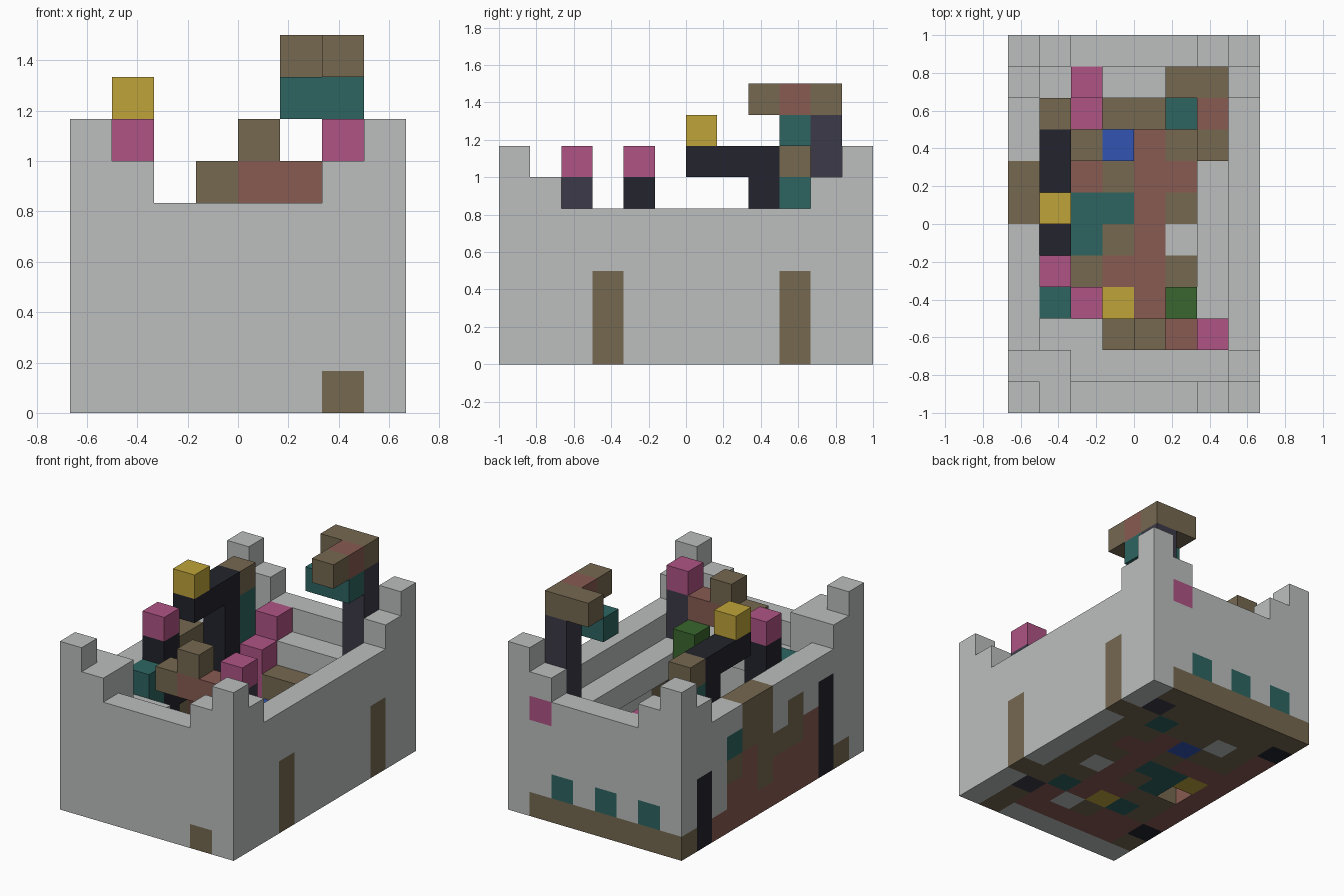
import bpy, bmesh
from mathutils import Vector

cube = bpy.data.objects.get("Cube")
if cube:
    bpy.data.objects.remove(cube)

UNIT = 1 / 6
NX, NY = 8, 12

COLOURS = {
    "g": ("stone_grey", "BBBFBE"), "b": ("earth_brown", "756850"),
    "r": ("brick_red", "875B52"), "t": ("teal", "2D6561"),
    "p": ("pink", "AF5484"), "y": ("yellow", "BFA33A"),
    "n": ("navy_black", "23242D"), "s": ("slate", "3C3A48"),
    "u": ("blue", "3255B4"), "e": ("green", "3A662E"),
}


def linear(c):
    return c / 12.92 if c <= 0.04045 else ((c + 0.055) / 1.055) ** 2.4


def make_material(name, code):
    rgba = [linear(v / 255) for v in bytes.fromhex(code)] + [1]
    mat = bpy.data.materials.new(name)
    mat.use_nodes = True
    mat.diffuse_color = rgba
    mat.node_tree.nodes["Principled BSDF"].inputs["Base Color"].default_value = rgba
    return mat


materials = [make_material(*c) for c in COLOURS.values()]
slot = {letter: n for n, letter in enumerate(COLOURS)}
cells = {}


def fill(part, colour, x, y, z):
    """Fill a block of cells; each axis is one index or an inclusive pair."""
    spans = [range(a[0], a[1] + 1) if isinstance(a, tuple) else (a,) for a in (x, y, z)]
    for i in spans[0]:
        for j in spans[1]:
            for k in spans[2]:
                cells[i, j, k] = (part, colour)


# Floor mosaic, back row first, inner cells only
FLOOR = ["bbbbbs", "bgbbtb", "bburbb", "rrbrrb", "yttrbb",
         ".tbrgb", "bbrrbb", "btyrtb", "rrbgrs", "rrrrrb"]
for row, text in enumerate(FLOOR):
    for col, letter in enumerate(text):
        if letter != ".":
            fill("floor", letter, col + 1, NY - 2 - row, 0)

# Outer walls with stepped corners
for x in (0, NX - 1):
    fill("walls", "g", x, (0, NY - 1), (0, 4))
for y in (0, NY - 1):
    fill("walls", "g", (0, NX - 1), y, (0, 4))
for x, dx in ((0, 1), (NX - 1, -1)):
    for y, dy in ((0, 1), (NY - 1, -1)):
        fill("walls", "g", x, y, (5, 6))
        fill("walls", "g", x + dx, y, 5)
        fill("walls", "g", x, y + dy, 5)

# Patchwork on the right wall, top course first, running back to front
PATCHWORK = ["ggggbbgggggg", "gggtbbgbgngg", "gngbrbbbrngg",
             "gngrrbrrrngg", "bnrrrrrrrnbg"]
for row, text in enumerate(PATCHWORK):
    for col, letter in enumerate(text):
        fill("walls", letter, 0, NY - 1 - col, 4 - row)

# Doors, back windows and back footing
for y in (3, 9):
    fill("walls", "b", NX - 1, y, (0, 2))
fill("walls", "b", 6, 0, 0)
fill("walls", "b", (0, 6), NY - 1, 0)
for x in (1, 3, 5):
    fill("walls", "t", x, NY - 1, 1)
fill("walls", "p", 6, NY - 1, 4)

# Inner walkway
fill("walkway", "g", 6, (1, 10), 3)
fill("walkway", "g", (1, 6), 1, 3)
fill("walkway", "g", (1, 6), 10, 3)
fill("walkway", "g", (1, 2), 2, 3)
fill("walkway", "g", 1, 1, (3, 5))

# Hooked tower at the back left
fill("hooked_tower", "s", 6, 10, (0, 7))
fill("hooked_tower", "t", (5, 6), 9, 7)
fill("hooked_tower", "b", (5, 6), 10, 8)
fill("hooked_tower", "r", 6, 9, 8)
fill("hooked_tower", "b", 6, 8, 8)

# Dark arch with a yellow cap
fill("dark_arch", "n", 1, 8, (1, 6))
fill("dark_arch", "n", 1, (6, 7), 6)
fill("dark_arch", "y", 1, 6, 7)
fill("dark_arch", "t", 1, 9, (1, 5))
fill("dark_arch", "b", 1, 9, 6)

# Pink topped post and its neighbours
fill("pink_post", "n", 1, 4, (1, 5))
fill("pink_post", "p", 1, 4, 6)
fill("pink_post", "n", 1, 5, 3)
fill("pink_post", "t", 1, 3, (3, 4))
fill("pink_post", "p", 2, 3, 1)

# Bridge near the front
fill("front_bridge", "s", 6, 2, (0, 5))
fill("front_bridge", "p", 6, 2, 6)
fill("front_bridge", "r", (4, 5), 2, 5)
fill("front_bridge", "b", 3, 2, 5)
fill("front_bridge", "b", 4, 2, 6)
fill("front_bridge", "e", 5, 3, (1, 4))

# Low blocks near the back
fill("back_steps", "p", 2, 10, 4)
fill("back_steps", "p", 2, 9, (1, 3))
fill("back_steps", "b", (3, 4), 9, (1, 2))
fill("back_steps", "b", 2, 8, 1)
fill("back_steps", "u", 3, 8, 1)


def build_part(part):
    """Make a mesh from the exposed cell sides of one part."""
    bm = bmesh.new()
    for cell, (owner, colour) in cells.items():
        if owner != part:
            continue
        centre = Vector(cell) + Vector((0.5, 0.5, 0.5))
        for axis in range(3):
            for sign in (-1, 1):
                normal = Vector((0, 0, 0))
                normal[axis] = sign
                if tuple(int(a + b) for a, b in zip(cell, normal)) in cells:
                    continue
                u = Vector((0, 0, 0))
                u[(axis + 1) % 3] = 0.5
                v = normal.cross(u)
                mid = centre + normal / 2
                corners = (mid - u - v, mid + u - v, mid + u + v, mid - u + v)
                face = bm.faces.new([bm.verts.new(
                    (p - Vector((NX / 2, NY / 2, 0))) * UNIT) for p in corners])
                face.material_index = slot[colour]
    bmesh.ops.remove_doubles(bm, verts=bm.verts, dist=UNIT / 100)
    mesh = bpy.data.meshes.new(part)
    for mat in materials:
        mesh.materials.append(mat)
    bm.to_mesh(mesh)
    bm.free()
    bpy.context.collection.objects.link(bpy.data.objects.new(part, mesh))


for part in sorted({owner for owner, _ in cells.values()}):
    build_part(part)
